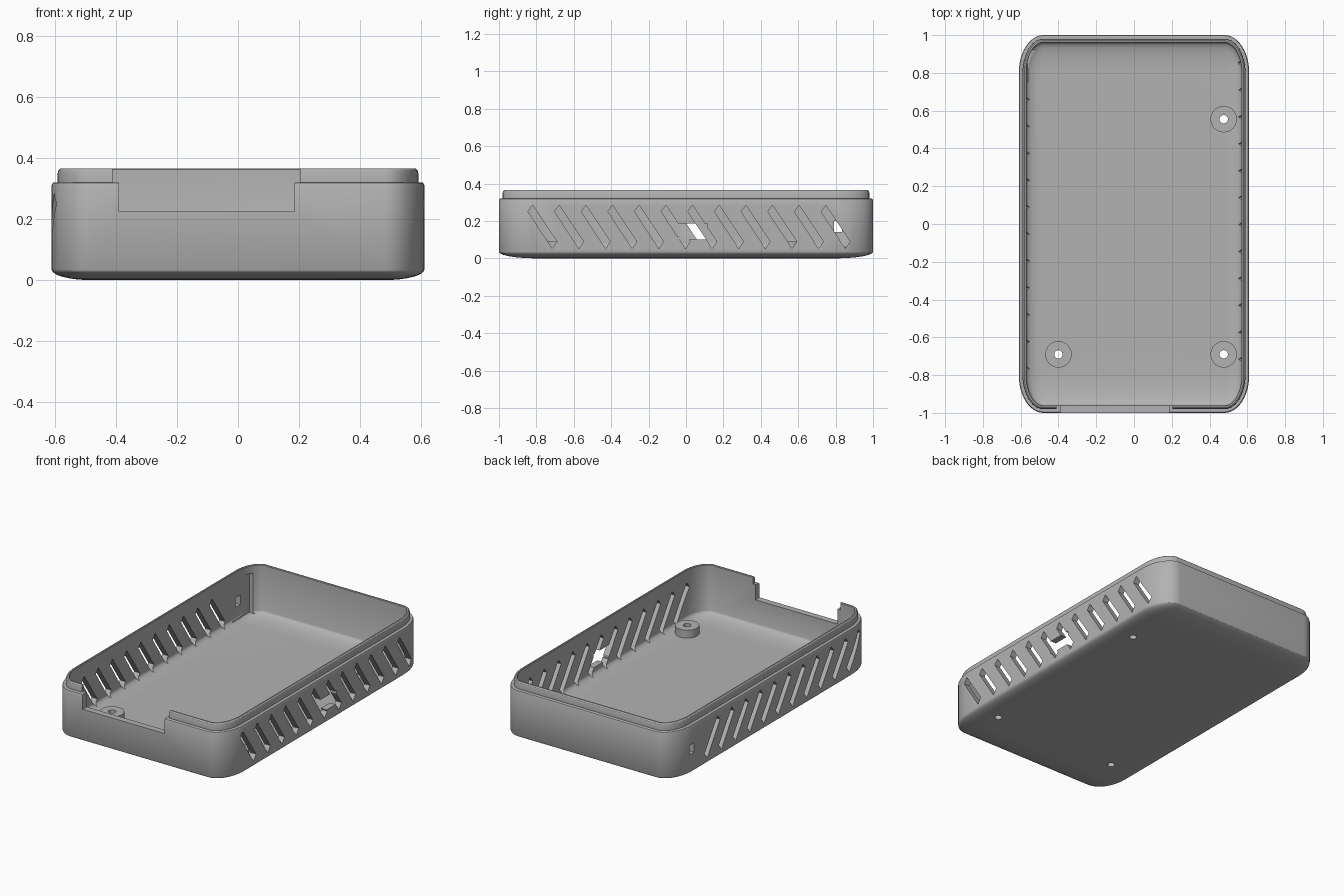
import bpy, bmesh, math
from mathutils import Matrix

cube = bpy.data.objects.get("Cube")
if cube:
    bpy.data.objects.remove(cube, do_unlink=True)

grey = bpy.data.materials.new("mid grey plastic")
grey.use_nodes = True
colour = (0.45, 0.45, 0.45, 1)
grey.diffuse_color = colour
grey.node_tree.nodes["Principled BSDF"].inputs["Base Color"].default_value = colour

CX, CY = 0.48, 0.8          # centres of the rounded corners
FLOOR, RIM, TOP = 0.04, 0.32, 0.365
STEPS = 12


def finish(name, bm):
    bmesh.ops.recalc_face_normals(bm, faces=bm.faces)
    mesh = bpy.data.meshes.new(name)
    bm.to_mesh(mesh)
    bm.free()
    mesh.materials.append(grey)
    ob = bpy.data.objects.new(name, mesh)
    bpy.context.collection.objects.link(ob)
    return ob


def ring(bm, rx, ry, z):
    """Rectangle outline with elliptical corners."""
    verts = []
    for q, (sx, sy) in enumerate(((1, 1), (-1, 1), (-1, -1), (1, -1))):
        for i in range(STEPS + 1):
            a = math.pi / 2 * (q + i / STEPS)
            verts.append(bm.verts.new((sx * CX + rx * math.cos(a),
                                       sy * CY + ry * math.sin(a), z)))
    return verts


def loft(bm, rings):
    for a, b in zip(rings, rings[1:]):
        n = len(a)
        for i in range(n):
            j = (i + 1) % n
            bm.faces.new((a[i], a[j], b[j], b[i]))


def add_box(bm, x, y, z):
    """Box from three (low, high) ranges."""
    m = Matrix.LocRotScale([sum(r) / 2 for r in (x, y, z)], None,
                           [r[1] - r[0] for r in (x, y, z)])
    bmesh.ops.create_cube(bm, size=1, matrix=m)


def cut(target, bm):
    """Subtract a temporary cutter mesh from the target."""
    cutter = finish("cutter", bm)
    cutter.hide_render = True
    mod = target.modifiers.new("cut", "BOOLEAN")
    mod.operation, mod.solver, mod.object = "DIFFERENCE", "EXACT", cutter
    bpy.context.view_layer.objects.active = target
    bpy.ops.object.modifier_apply(modifier=mod.name)
    bpy.data.objects.remove(cutter, do_unlink=True)


def smooth(ob):
    bpy.ops.object.select_all(action="DESELECT")
    ob.select_set(True)
    bpy.context.view_layer.objects.active = ob
    bpy.ops.object.shade_smooth_by_angle(angle=math.radians(30))


# Tray: one skin running up the outside, over the stepped lip and down inside
bm = bmesh.new()
arc = [math.pi / 2 * i / 8 for i in range(8)] + [1.53]
rings = [ring(bm, 0.13 * math.cos(a), 0.2 * math.cos(a), 0.035 * (1 - math.sin(a)))
         for a in reversed(arc)]
for inset, z in ((0, RIM - 0.01), (0.003, RIM - 0.003), (0.008, RIM),
                 (0.02, RIM), (0.02, TOP - 0.015), (0.023, TOP - 0.005),
                 (0.029, TOP), (0.037, TOP), (0.04, TOP - 0.003)):
    rings.append(ring(bm, 0.13 - inset, 0.2 - inset, z))
rings += [ring(bm, 0.09 * math.cos(a), 0.16 * math.cos(a),
               FLOOR + 0.035 * (1 - math.sin(a))) for a in arc]
loft(bm, rings)
bm.faces.new(rings[0])
bm.faces.new(rings[-1])
tray = finish("tray", bm)

# Slanted vents in both long walls
PITCH = 0.1425
SLOT = ((-0.845, 0.25), (-0.82, 0.283), (-0.69, 0.09), (-0.716, 0.053))
bm = bmesh.new()
for side, shift, count in ((1, 0, 12), (-1, -0.05, 11)):
    for i in range(count):
        loops = [[bm.verts.new((side * x, y + shift + i * PITCH, z)) for y, z in SLOT]
                 for x in (0.553, 0.65)]
        loft(bm, loops)
        for loop in loops:
            bm.faces.new(loop)
cut(tray, bm)

# Side ports: a wide one in the left wall, a small square one in the right wall
bm = bmesh.new()
add_box(bm, (0.53, 0.65), (-0.045, 0.115), (0.1, 0.187))
add_box(bm, (-0.65, -0.5), (0.79, 0.835), (0.14, 0.2))
cut(tray, bm)

# Pocket inside the wall around the square port
bm = bmesh.new()
add_box(bm, (-0.565, -0.48), (0.75, 0.92), (0.06, 0.315))
cut(tray, bm)

# Front opening, slightly wider through the lip
for x, low in (((-0.39, 0.185), 0.225), ((-0.41, 0.203), RIM)):
    bm = bmesh.new()
    add_box(bm, x, (-1.1, -0.9), (low, 0.5))
    cut(tray, bm)

# Screw holes through the floor
POSTS = ((0.475, 0.555), (0.475, -0.69), (-0.4, -0.69))
bm = bmesh.new()
for x, y in POSTS:
    bmesh.ops.create_cone(bm, cap_ends=True, segments=24, radius1=0.022, radius2=0.022,
                          depth=0.4, matrix=Matrix.Translation((x, y, 0)))
cut(tray, bm)
smooth(tray)

# Hollow screw posts
for n, (x, y) in enumerate(POSTS):
    bm = bmesh.new()
    loops = []
    for r, z in ((0.022, 0.036), (0.07, 0.036), (0.07, 0.09), (0.022, 0.09)):
        loops.append([bm.verts.new((x + r * math.cos(t * math.pi / 16),
                                    y + r * math.sin(t * math.pi / 16), z))
                      for t in range(32)])
    loft(bm, loops + loops[:1])
    smooth(finish(f"screw_post_{n + 1}", bm))
